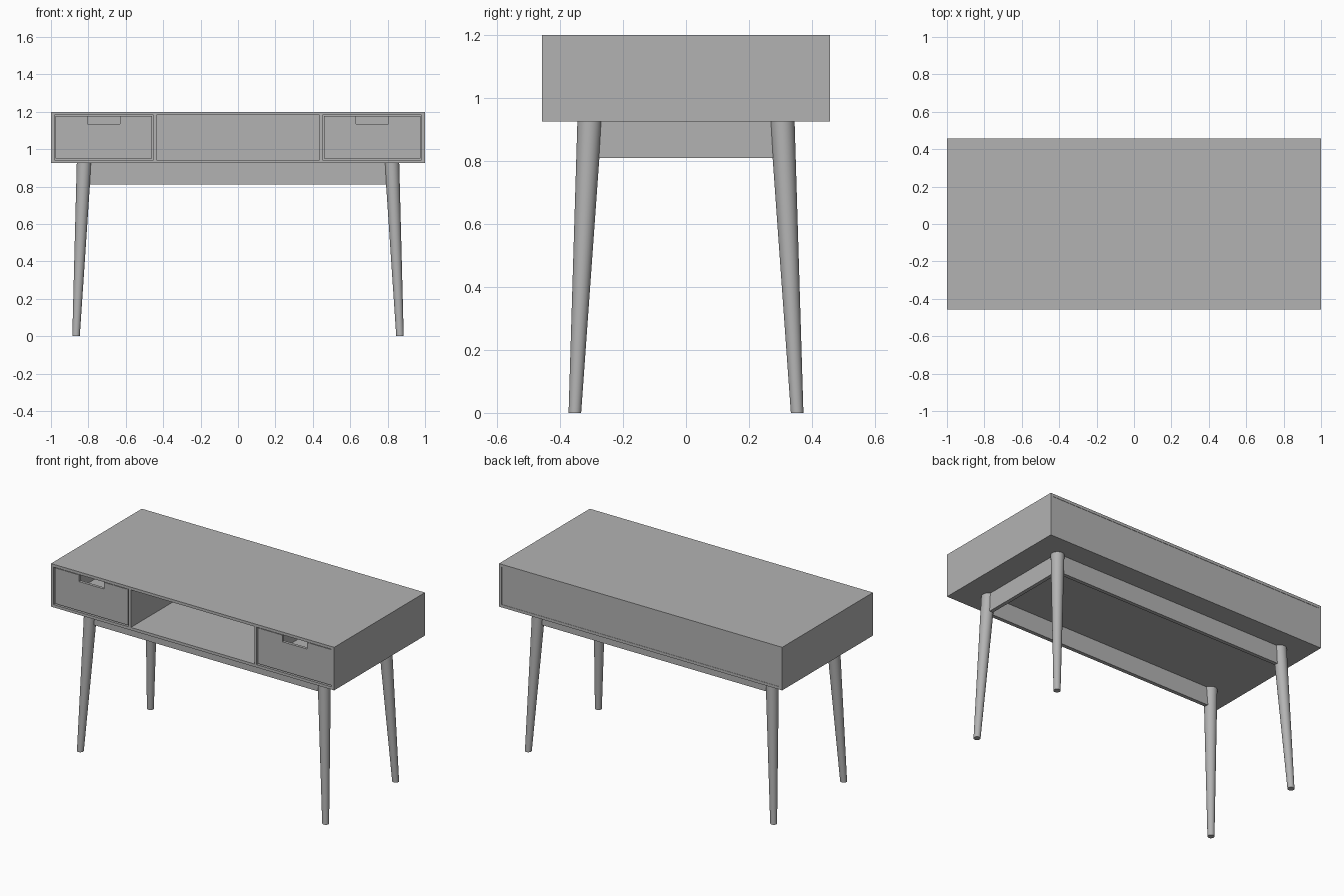
import bpy
import bmesh

if "Cube" in bpy.data.objects:
    bpy.data.objects.remove(bpy.data.objects["Cube"], do_unlink=True)

# Single plain grey finish
grey = bpy.data.materials.new("plain_grey")
grey.use_nodes = True
colour = (0.45, 0.45, 0.45, 1)
grey.diffuse_color = colour
grey.node_tree.nodes["Principled BSDF"].inputs["Base Color"].default_value = colour


def finish(name, bm):
    bmesh.ops.recalc_face_normals(bm, faces=bm.faces)
    mesh = bpy.data.meshes.new(name)
    bm.to_mesh(mesh)
    bm.free()
    mesh.materials.append(grey)
    obj = bpy.data.objects.new(name, mesh)
    bpy.context.collection.objects.link(obj)
    return obj


def box(name, x, y, z):
    """Box from (min, max) pairs on each axis."""
    bm = bmesh.new()
    bmesh.ops.create_cube(bm, size=1)
    for v in bm.verts:
        v.co = [lo + (c + 0.5) * (hi - lo) for c, (lo, hi) in zip(v.co, (x, y, z))]
    return finish(name, bm)


def span(a, b):
    return min(a, b), max(a, b)


def front_panel(name, outline, y, depth):
    """Outline in x and z, extruded towards the back."""
    bm = bmesh.new()
    face = bm.faces.new([bm.verts.new((px, y, pz)) for px, pz in outline])
    grown = bmesh.ops.extrude_face_region(bm, geom=[face])["geom"]
    moved = [g for g in grown if isinstance(g, bmesh.types.BMVert)]
    bmesh.ops.translate(bm, verts=moved, vec=(0, depth, 0))
    return finish(name, bm)


def leg(name, sx, sy):
    """Tapered leg splayed outwards, with level ends."""
    height = 0.925
    bm = bmesh.new()
    bmesh.ops.create_cone(bm, cap_ends=True, segments=32,
                          radius1=0.02, radius2=0.039, depth=height)
    for v in bm.verts:
        low = v.co.z < 0
        v.co.x += sx * (0.866 if low else 0.823)
        v.co.y += sy * (0.353 if low else 0.306)
        v.co.z += height / 2
    obj = finish(name, bm)
    bpy.ops.object.select_all(action="DESELECT")
    obj.select_set(True)
    bpy.context.view_layer.objects.active = obj
    bpy.ops.object.shade_smooth_by_angle()


W, D = 1.0, 0.458           # half width and half depth
BOTTOM, TOP, T = 0.925, 1.2, 0.018
inner = (BOTTOM + T, TOP - T)

# Carcass
box("table_top", (-W, W), (-D, D), (TOP - T, TOP))
box("bottom_board", (-W, W), (-D, D), (BOTTOM, BOTTOM + T))
box("back_panel", (T - W, W - T), (D - T, D - 0.002), inner)

for side, s in (("right", -1), ("left", 1)):
    box(side + "_side_panel", span(s * W, s * (W - T)), (-D, D), inner)
    box(side + "_divider", span(s * 0.436, s * 0.453), (-D, D - T), inner)

    # Drawer with a notched pull in its front
    x0, x1 = span(s * 0.459, s * 0.976)
    z0, z1 = inner[0] + 0.006, inner[1] - 0.005
    n0, n1 = span(s * 0.63, s * 0.805)
    y0, y1 = 0.005 - D, 0.4
    front_panel(side + "_drawer_front",
                [(x0, z0), (x1, z0), (x1, z1), (n1, z1), (n1, 1.135),
                 (n0, 1.135), (n0, z1), (x0, z1)], y0, T)
    box(side + "_drawer_floor", (x0, x1), (y0 + T, y1), (z0, z0 + 0.012))
    box(side + "_drawer_back", (x0, x1), (y1 - 0.012, y1), (z0 + 0.012, z1))
    for wall, wx in (("inner", (x0, x0 + 0.012)), ("outer", (x1 - 0.012, x1))):
        box(side + "_drawer_" + wall + "_wall", wx, (y0 + T, y1 - 0.012), (z0 + 0.012, z1))

    for end, e in (("front", -1), ("back", 1)):
        leg(end + "_" + side + "_leg", s, e)

# Rails under the carcass, between the legs
rail = (0.81, BOTTOM)
for end, e in (("front", -1), ("back", 1)):
    box(end + "_rail", (-0.81, 0.81), span(e * 0.296, e * 0.32), rail)
box("left_rail", (0.813, 0.837), (-0.295, 0.295), rail)
